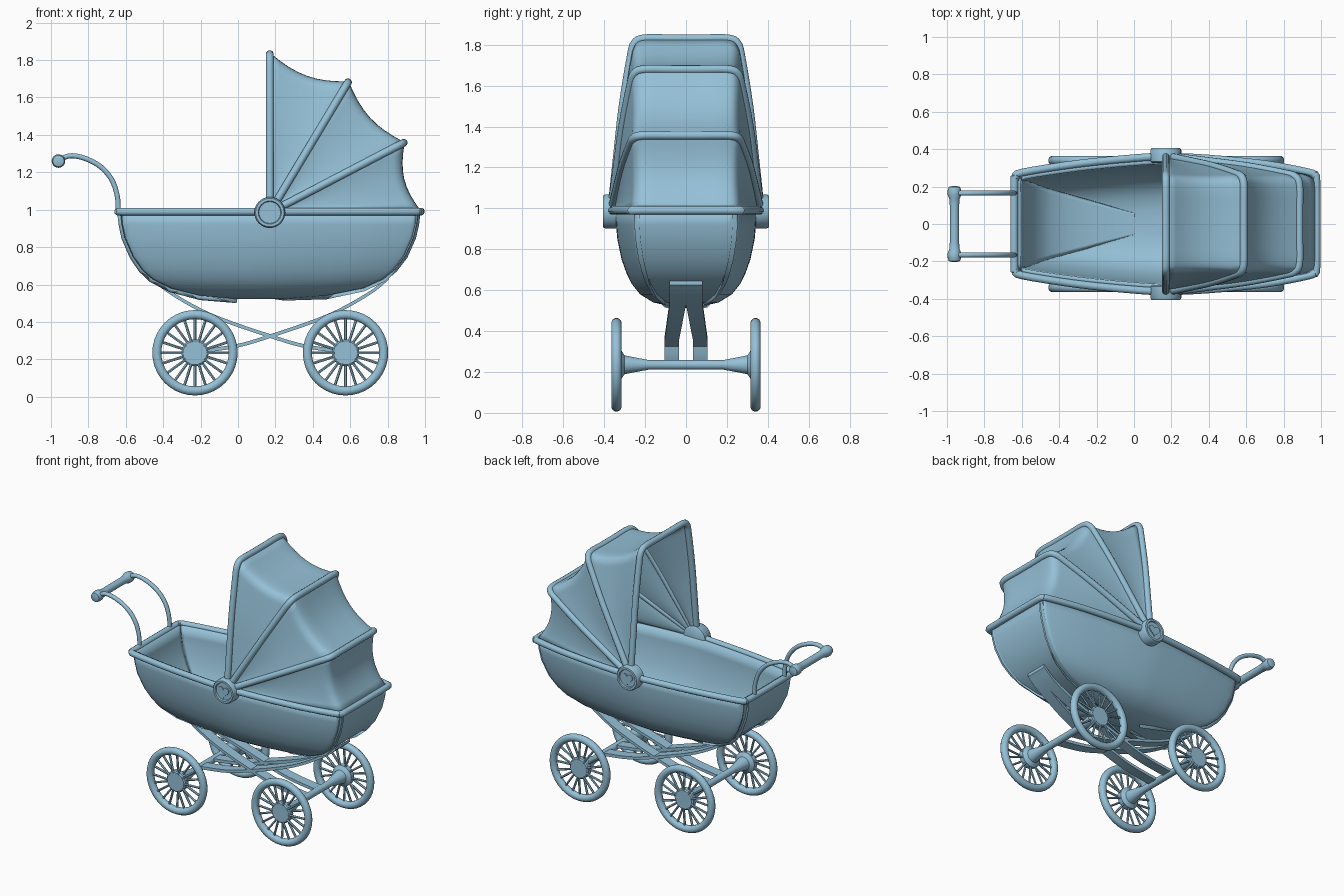
import bpy, bmesh
from math import sin, cos, pi, radians
from mathutils import Vector, Quaternion

cube = bpy.data.objects.get("Cube")
if cube:
    bpy.data.objects.remove(cube, do_unlink=True)


def make_material(name, rgb):
    m = bpy.data.materials.new(name)
    m.use_nodes = True
    m.diffuse_color = (*rgb, 1)
    m.node_tree.nodes["Principled BSDF"].inputs["Base Color"].default_value = (*rgb, 1)
    return m


BLUE = make_material("soft blue", (0.30, 0.53, 0.68))


def finish(name, bm, angle=40):
    bmesh.ops.recalc_face_normals(bm, faces=bm.faces)
    me = bpy.data.meshes.new(name)
    bm.to_mesh(me)
    bm.free()
    me.materials.append(BLUE)
    for p in me.polygons:
        p.use_smooth = True
    me.set_sharp_from_angle(angle=radians(angle))
    ob = bpy.data.objects.new(name, me)
    bpy.context.collection.objects.link(ob)
    return ob


def add_loft(bm, rings, ring_closed=True, path_closed=False, caps=(True, True)):
    """Skin a list of equally long point rings."""
    vs = [[bm.verts.new(p) for p in ring] for ring in rings]
    n = len(vs[0])
    for i in range(len(vs) if path_closed else len(vs) - 1):
        a, b = vs[i], vs[(i + 1) % len(vs)]
        for j in range(n if ring_closed else n - 1):
            k = (j + 1) % n
            bm.faces.new((a[j], a[k], b[k], b[j]))
    if ring_closed and not path_closed:
        for cap, ring in zip(caps, (vs[0], vs[-1])):
            if cap:
                bm.faces.new(ring)


def add_tube(bm, path, radius, closed=False, sides=12):
    """Sweep a circle along a path."""
    path = [Vector(p) for p in path]
    n = len(path)
    rings, normal, last = [], None, None
    for i, p in enumerate(path):
        if closed:
            t = path[(i + 1) % n] - path[i - 1]
        else:
            t = path[min(i + 1, n - 1)] - path[max(i - 1, 0)]
        t.normalize()
        if normal is None:
            normal = t.orthogonal().normalized()
        else:
            normal = (last.rotation_difference(t) @ normal).normalized()
        last = t
        rings.append([p + Quaternion(t, 2 * pi * k / sides) @ normal * radius
                      for k in range(sides)])
    add_loft(bm, rings, path_closed=closed)


def tube(name, path, radius, closed=False, sides=12):
    bm = bmesh.new()
    add_tube(bm, path, radius, closed, sides)
    return finish(name, bm)


def lathe(name, profile, centre, sides=32):
    """Revolve (radius, y) pairs around a line parallel to y."""
    c = Vector(centre)
    bm = bmesh.new()
    add_loft(bm, [[c + Vector((r * cos(2 * pi * k / sides), y, r * sin(2 * pi * k / sides)))
                   for k in range(sides)] for r, y in profile])
    return finish(name, bm)


def smooth(points, steps=5, closed=False):
    """Catmull-Rom curve through the points."""
    pts = [Vector(p) for p in points]
    n = len(pts)
    get = (lambda i: pts[i % n]) if closed else (lambda i: pts[max(0, min(n - 1, i))])
    out = []
    for i in range(n if closed else n - 1):
        a, b, c, d = get(i - 1), get(i), get(i + 1), get(i + 2)
        for s in range(steps):
            t = s / steps
            out.append(0.5 * (2 * b + (c - a) * t + (2 * a - 5 * b + 4 * c - d) * t * t
                              + (3 * b - a - 3 * c + d) * t ** 3))
    return out if closed else out + [pts[-1]]


# Rim of the tub
RIM_Z = 0.99
half = [(-0.64, 0.22), (-0.632, 0.25), (-0.60, 0.275), (-0.3, 0.322), (0, 0.352),
        (0.17, 0.36), (0.4, 0.35), (0.7, 0.32), (0.93, 0.277), (0.966, 0.258), (0.976, 0.22)]
plan = smooth([(x, y, 0) for x, y in half] + [(x, -y, 0) for x, y in reversed(half)], 4, True)
tube("tub_rim", [(p.x, p.y, RIM_Z) for p in plan], 0.021, closed=True)

# Tub shell: the rim outline shrinks level by level (z, x min, x max, half width)
levels = [(0.99, -0.63, 0.965, 0.345), (0.92, -0.622, 0.957, 0.342), (0.85, -0.607, 0.94, 0.336),
          (0.75, -0.563, 0.895, 0.315), (0.68, -0.515, 0.84, 0.29), (0.63, -0.46, 0.78, 0.265),
          (0.58, -0.36, 0.67, 0.225), (0.54, -0.2, 0.47, 0.16), (0.522, 0, 0.24, 0.08)]
bm = bmesh.new()
add_loft(bm, [[(x0 + (x1 - x0) * (p.x + 0.64) / 1.616, p.y * w / 0.36, z) for p in plan]
              for z, x0, x1, w in levels], caps=(False, True))
tub = finish("tub", bm, 60)
shell = tub.modifiers.new("thickness", "SOLIDIFY")
shell.thickness = 0.025
shell.offset = -1

# Canopy bows fan out from the hinge
HINGE = Vector((0.17, 0, 0.985))
bow_half = [(0, 0.365), (0.3, 0.338), (0.6, 0.31), (0.88, 0.272), (0.97, 0.252), (1, 0.205), (1, 0.07)]


def bow_path(angle, length):
    d = Vector((cos(radians(angle)), 0, sin(radians(angle)))) * length
    side = [HINGE + d * t + Vector((0, y, 0)) for t, y in bow_half]
    return smooth(side + [Vector((p.x, -p.y, p.z)) for p in reversed(side)], 4)


bows = [bow_path(90, 0.845), bow_path(59, 0.81), bow_path(27.5, 0.805), bow_path(0.5, 0.80)]
for name, path in zip(("front_bow", "middle_bow", "rear_bow"), bows):
    tube("canopy_" + name, path, 0.021)

# Canopy cloth sags between the bows
rows = []
for a, b in zip(bows, bows[1:]):
    for s in range(8):
        t = s / 8
        sag = 0.24 * t * (1 - t)
        row = []
        for p, q in zip(a, b):
            v = p.lerp(q, t) - HINGE
            row.append(HINGE + Vector((v.x * (1 - sag), v.y * (1 - sag * 0.4) * 0.985, v.z * (1 - sag))))
        rows.append(row)
rows.append(bows[-1])
bm = bmesh.new()
add_loft(bm, rows, ring_closed=False)
bmesh.ops.remove_doubles(bm, verts=bm.verts, dist=0.0005)
cloth = finish("canopy_cloth", bm, 60)
cloth.modifiers.new("thickness", "SOLIDIFY").thickness = 0.012
cloth.modifiers["thickness"].offset = 0

# Hinge covers with a raised edge and a heart plate
for s, side in ((1, "left"), (-1, "right")):
    lathe(side + "_hinge_cover", [(0.07, s * 0.325), (0.083, s * 0.335), (0.083, s * 0.395),
                                  (0.076, s * 0.407), (0.062, s * 0.407), (0.058, s * 0.398)], HINGE)
    outline = []
    for k in range(32):
        t = 2 * pi * k / 32
        outline.append((16 * sin(t) ** 3,
                        13 * cos(t) - 5 * cos(2 * t) - 2 * cos(3 * t) - cos(4 * t)))
    bm = bmesh.new()
    add_loft(bm, [[HINGE + Vector((u * 0.0026, s * y, v * 0.0026)) for u, v in outline]
                  for y in (0.397, 0.405)])
    finish(side + "_hinge_heart", bm)

# Push handle
arm = [(-0.64, 0.98), (-0.645, 1.07), (-0.675, 1.16), (-0.735, 1.23),
       (-0.82, 1.275), (-0.90, 1.288), (-0.96, 1.262)]
for s, side in ((1, "left"), (-1, "right")):
    tube(side + "_handle_arm", smooth([(x, s * 0.165, z) for x, z in arm]), 0.014)
grip = [(0.012, 0.203), (0.03, 0.198), (0.036, 0.18), (0.036, 0.155), (0.028, 0.135), (0.025, 0.1)]
lathe("handle_grip", grip + [(r, -y) for r, y in reversed(grip)], (-0.96, 0, 1.26))

# Wheels and axles
AXLE_Z, TRACK = 0.235, 0.34
hub = [(0.064, 0.357), (0.072, 0.35), (0.072, 0.318), (0.046, 0.3), (0.038, 0.26), (0.023, 0.18)]
for x, end in ((-0.23, "front"), (0.575, "rear")):
    lathe(end + "_axle", hub + [(r, -y) for r, y in reversed(hub)], (x, 0, AXLE_Z))
    for s, side in ((1, "left"), (-1, "right")):
        c = Vector((x, s * TRACK, AXLE_Z))
        spoke_dirs = [Vector((cos(2 * pi * k / 40), 0, sin(2 * pi * k / 40))) for k in range(40)]
        tube(f"{end}_{side}_tyre", [c + d * 0.204 for d in spoke_dirs], 0.025, closed=True)
        bm = bmesh.new()
        for k, d in enumerate(spoke_dirs[::2]):
            lean = Vector((0, 0.013 if k % 2 else -0.013, 0))
            add_tube(bm, [c + d * 0.06 + lean, c + d * 0.195], 0.0075, sides=6)
        finish(f"{end}_{side}_spokes", bm)

# Crossing leaf springs, each a flat strap forked around the middle
spring = [(-0.46, 0.635), (-0.36, 0.555), (-0.14, 0.435), (0.17, 0.325), (0.36, 0.27), (0.575, 0.24)]
for flip, name in ((1, "front_spring"), (-1, "rear_spring")):
    centre_line = smooth([(0.1725 + flip * (x - 0.1725), 0, z) for x, z in spring], 5)
    for s, side in ((1, "left"), (-1, "right")):
        rings = []
        for p in centre_line:
            f = min(1, max(0, (0.54 - p.z) / 0.18))
            inner, outer = s * 0.035 * f, s * (0.08 + 0.025 * f)
            rings.append([p + Vector((0, y, z)) for y, z in
                          ((inner, -0.01), (outer, -0.01), (outer, 0.01), (inner, 0.01))])
        bm = bmesh.new()
        add_loft(bm, rings)
        finish(f"{side}_{name}", bm)
